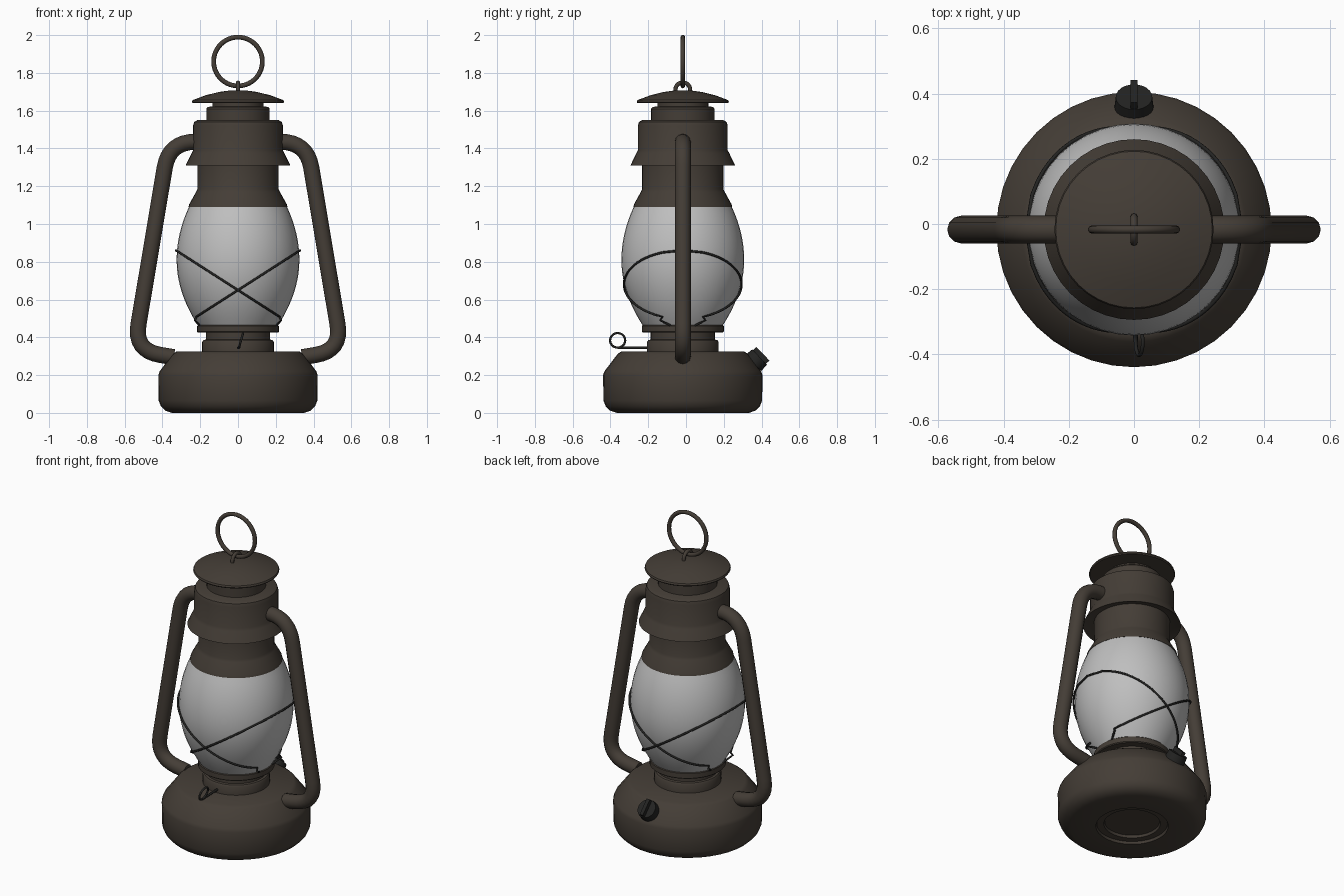
import bpy, bmesh, math
from mathutils import Vector, Matrix

if "Cube" in bpy.data.objects:
    bpy.data.objects.remove(bpy.data.objects["Cube"], do_unlink=True)

AXIS_Y = -0.017  # the lamp body sits slightly forward of the centre


def material(name, color):
    m = bpy.data.materials.new(name)
    m.use_nodes = True
    m.diffuse_color = (*color, 1)
    m.node_tree.nodes["Principled BSDF"].inputs["Base Color"].default_value = (*color, 1)
    return m


BRONZE = material("dark_bronze", (0.058, 0.047, 0.037))
GLASS = material("frosted_glass", (0.52, 0.52, 0.52))
BLACK = material("black_iron", (0.017, 0.017, 0.016))


def finish(obj, mat, angle=35):
    obj.data.materials.clear()
    obj.data.materials.append(mat)
    bpy.ops.object.select_all(action="DESELECT")
    obj.select_set(True)
    bpy.context.view_layer.objects.active = obj
    bpy.ops.object.shade_smooth_by_angle(angle=math.radians(angle))
    return obj


def mesh_object(name, bm, mat, angle=35):
    bmesh.ops.recalc_face_normals(bm, faces=bm.faces)
    me = bpy.data.meshes.new(name)
    bm.to_mesh(me)
    bm.free()
    obj = bpy.data.objects.new(name, me)
    bpy.context.collection.objects.link(obj)
    return finish(obj, mat, angle)


def lathe(name, profile, mat, steps=40):
    """Spin a (radius, height) profile that starts and ends on the axis."""
    bm = bmesh.new()
    verts = [bm.verts.new((r, 0, z)) for r, z in profile]
    edges = [bm.edges.new(pair) for pair in zip(verts, verts[1:])]
    bmesh.ops.spin(bm, geom=verts + edges, cent=(0, 0, 0), axis=(0, 0, 1),
                   angle=math.tau, steps=steps)
    bmesh.ops.remove_doubles(bm, verts=bm.verts, dist=0.0005)
    obj = mesh_object(name, bm, mat)
    obj.location.y = AXIS_Y
    return obj


def tube(name, points, radius, mat, closed=False, sides=2):
    """Sweep a round section along a path."""
    cu = bpy.data.curves.new(name, "CURVE")
    cu.dimensions = "3D"
    cu.bevel_depth = radius
    cu.bevel_resolution = sides
    cu.use_fill_caps = True
    sp = cu.splines.new("POLY")
    sp.points.add(len(points) - 1)
    for p, co in zip(sp.points, points):
        p.co = (*co, 1)
    sp.use_cyclic_u = closed
    obj = bpy.data.objects.new(name, cu)
    bpy.context.collection.objects.link(obj)
    bpy.ops.object.select_all(action="DESELECT")
    obj.select_set(True)
    bpy.context.view_layer.objects.active = obj
    bpy.ops.object.convert(target="MESH")
    obj = bpy.context.view_layer.objects.active
    obj.name = name
    obj.location.y = AXIS_Y
    return finish(obj, mat, 50)


def round_corners(points, size, steps=8):
    """Replace the inner corners of a path with smooth bends."""
    pts = [Vector(p) for p in points]
    out = [pts[0]]
    for a, b, c in zip(pts, pts[1:], pts[2:]):
        p, q = b + (a - b).normalized() * size, b + (c - b).normalized() * size
        for i in range(steps + 1):
            t = i / steps
            out.append(p * (1 - t) ** 2 + b * 2 * t * (1 - t) + q * t * t)
    return out + [pts[-1]]


def circle(center, u, v, radius, steps=40):
    c, u, v = Vector(center), Vector(u).normalized(), Vector(v).normalized()
    return [c + (u * math.cos(math.tau * i / steps) + v * math.sin(math.tau * i / steps)) * radius
            for i in range(steps)]


# Fuel tank with a stepped underside
lathe("fuel_tank", [(0, 0.03), (0.155, 0.03), (0.16, 0.015), (0.2, 0.015), (0.205, 0.0),
                    (0.35, 0.0), (0.385, 0.012), (0.408, 0.035), (0.42, 0.065), (0.422, 0.2),
                    (0.415, 0.22), (0.345, 0.312), (0.325, 0.325), (0, 0.325)], BRONZE)

# Burner neck and the collar holding the glass
lathe("burner_neck", [(0, 0.32), (0.19, 0.32), (0.19, 0.375), (0.183, 0.385), (0.17, 0.388),
                      (0.17, 0.43), (0, 0.43)], BRONZE)
lathe("glass_collar", [(0, 0.425), (0.212, 0.425), (0.217, 0.43), (0.217, 0.46),
                       (0.212, 0.465), (0, 0.465)], BRONZE)


# Glass globe
def glass_radius(z):
    d = z - 0.81
    return 0.325 - (0.065 * (d / 0.28) ** 2 if d > 0 else 0.115 * (d / 0.35) ** 2)


heights = [0.46 + 0.63 * i / 18 for i in range(19)]
lathe("glass_globe", [(0, 0.46)] + [(glass_radius(z), z) for z in heights] + [(0, 1.09)], GLASS)

# Chimney, hood and stepped crown
lathe("chimney", [(0, 1.09), (0.262, 1.09), (0.258, 1.105), (0.222, 1.17), (0.215, 1.185),
                  (0.215, 1.34), (0, 1.34)], BRONZE)
lathe("hood", [(0, 1.33), (0.215, 1.33), (0.277, 1.31), (0.246, 1.375), (0.238, 1.39),
               (0.238, 1.52), (0.232, 1.54), (0.215, 1.55), (0, 1.55)], BRONZE)
lathe("crown", [(0, 1.545), (0.168, 1.545), (0.168, 1.61), (0.16, 1.62), (0.135, 1.622),
                (0.135, 1.65), (0, 1.65)], BRONZE)
lathe("top_cap", [(0, 1.645), (0.24, 1.64), (0.244, 1.646), (0.24, 1.656), (0.17, 1.682),
                  (0.1, 1.699), (0.05, 1.706), (0, 1.708)], BRONZE)

# Hanging ring and its eyelet
tube("eyelet", circle((0, 0, 1.71), (0, 1, 0), (0, 0, 1), 0.039), 0.011, BRONZE, True)
tube("hanging_ring", circle((0, 0, 1.86), (1, 0, 0), (0, 0, 1), 0.129, 56), 0.0125, BRONZE, True)

# Side tubes, mirrored left and right
for side, label in ((1, "left"), (-1, "right")):
    path = [(0.2, 0, 1.435), (0.365, 0, 1.435), (0.55, 0, 0.33), (0.34, 0, 0.295)]
    bent = round_corners(path, 0.14)
    tube(label + "_side_tube", [(p.x * side, p.y, p.z) for p in bent], 0.0425, BRONZE, sides=4)

# Guard wires crossing over the front and back of the globe
for face, where in ((-1, "front"), (1, "back")):
    for side, label in ((1, "left"), (-1, "right")):
        wire = []
        for i in range(33):
            x = 0.329 - 0.55 * i / 32
            z = 0.65 + 0.64 * x
            r = glass_radius(z) + 0.006
            wire.append((x * side, face * math.sqrt(max(r * r - x * x, 0)), z))
        wire += [(-0.228 * side, face * 0.12, 0.49), (-0.215 * side, face * 0.09, 0.475),
                 (-0.195 * side, face * 0.05, 0.455)]
        tube(f"{where}_{label}_guard_wire", wire, 0.006, BLACK)

# Wick adjuster: a rod with a looped end
tube("wick_rod", [(0, -0.15, 0.345), (0.005, -0.345, 0.345)], 0.007, BLACK)
tube("wick_loop", circle((0.016, -0.345, 0.384), (0, 1, 0), (0.28, 0, 1), 0.04, 28),
     0.006, BLACK, True)

# Filler cap with a grip fin on the back shoulder
bm = bmesh.new()
bmesh.ops.create_cone(bm, cap_ends=True, segments=24, radius1=0.06, radius2=0.056, depth=0.045)
fin = bmesh.ops.create_cube(bm, size=1)["verts"]
bmesh.ops.scale(bm, vec=(0.022, 0.1, 0.035), verts=fin)
bmesh.ops.translate(bm, vec=(0, 0, 0.03), verts=fin)
filler = mesh_object("filler_cap", bm, BLACK)
filler.matrix_world = Matrix.Translation((0, 0.373, 0.28)) @ Matrix.Rotation(math.radians(-46), 4, "X")
